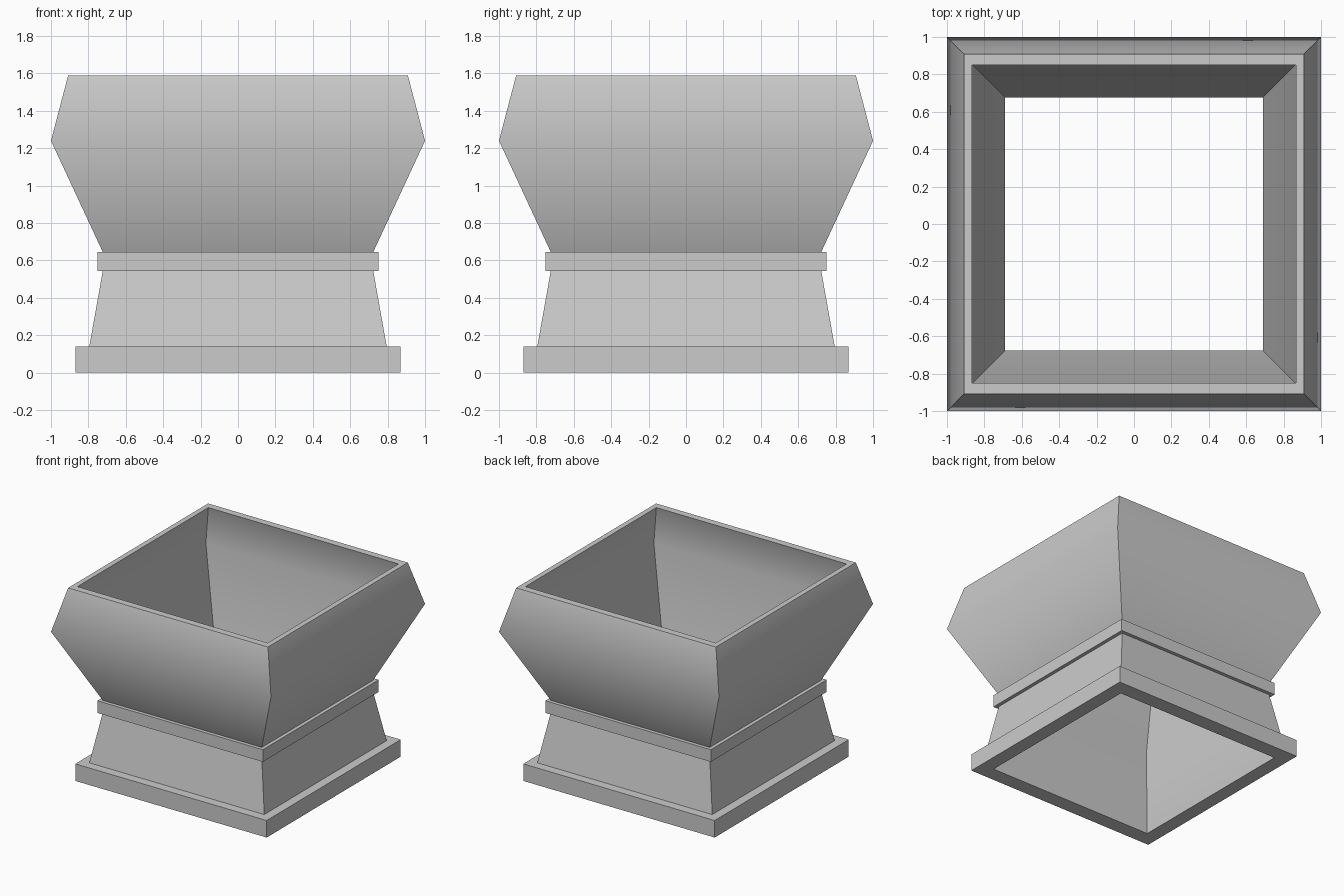
import bpy
from math import radians

if "Cube" in bpy.data.objects:
    bpy.data.objects.remove(bpy.data.objects["Cube"])

CORNERS = [(-1, -1), (1, -1), (1, 1), (-1, 1)]


def square_sweep(name, profile):
    """Sweep (half_x, half_y, z) profile points round a square; the strip is open-ended."""
    verts = [(sx * hx, sy * hy, z) for hx, hy, z in profile for sx, sy in CORNERS]
    faces = []
    for r in range(len(profile) - 1):
        for i in range(4):
            j = (i + 1) % 4
            faces.append((4 * r + i, 4 * r + j, 4 * r + 4 + j, 4 * r + 4 + i))
    mesh = bpy.data.meshes.new(name)
    mesh.from_pydata(verts, [], faces)
    obj = bpy.data.objects.new(name, mesh)
    bpy.context.collection.objects.link(obj)
    bpy.ops.object.select_all(action='DESELECT')
    obj.select_set(True)
    bpy.context.view_layer.objects.active = obj
    bpy.ops.object.shade_smooth_by_angle(angle=radians(45))
    return obj


def sq(r, z):
    return (r, r, z)


# Inner edges, slightly narrower in y than in x
foot_inner = (0.755, 0.745, 0)
rim_inner = (0.865, 0.85, 1.59)

# Plinth: underside, sides and ledge
square_sweep("plinth", [foot_inner, sq(0.87, 0), sq(0.87, 0.14), sq(0.795, 0.14)])

# Tapered pedestal
square_sweep("pedestal", [sq(0.795, 0.14), sq(0.723, 0.545)])

# Collar band
square_sweep("collar", [sq(0.723, 0.545), sq(0.752, 0.545), sq(0.752, 0.645), sq(0.723, 0.645)])

# Flared bowl with flat rim
square_sweep("bowl", [sq(0.723, 0.645), sq(1.0, 1.24), sq(0.908, 1.59), rim_inner])

# Inside wall, open from rim to foot
square_sweep("inner_wall", [rim_inner, (0.95, 0.94, 1.24), (0.69, 0.677, 0.645), foot_inner])
